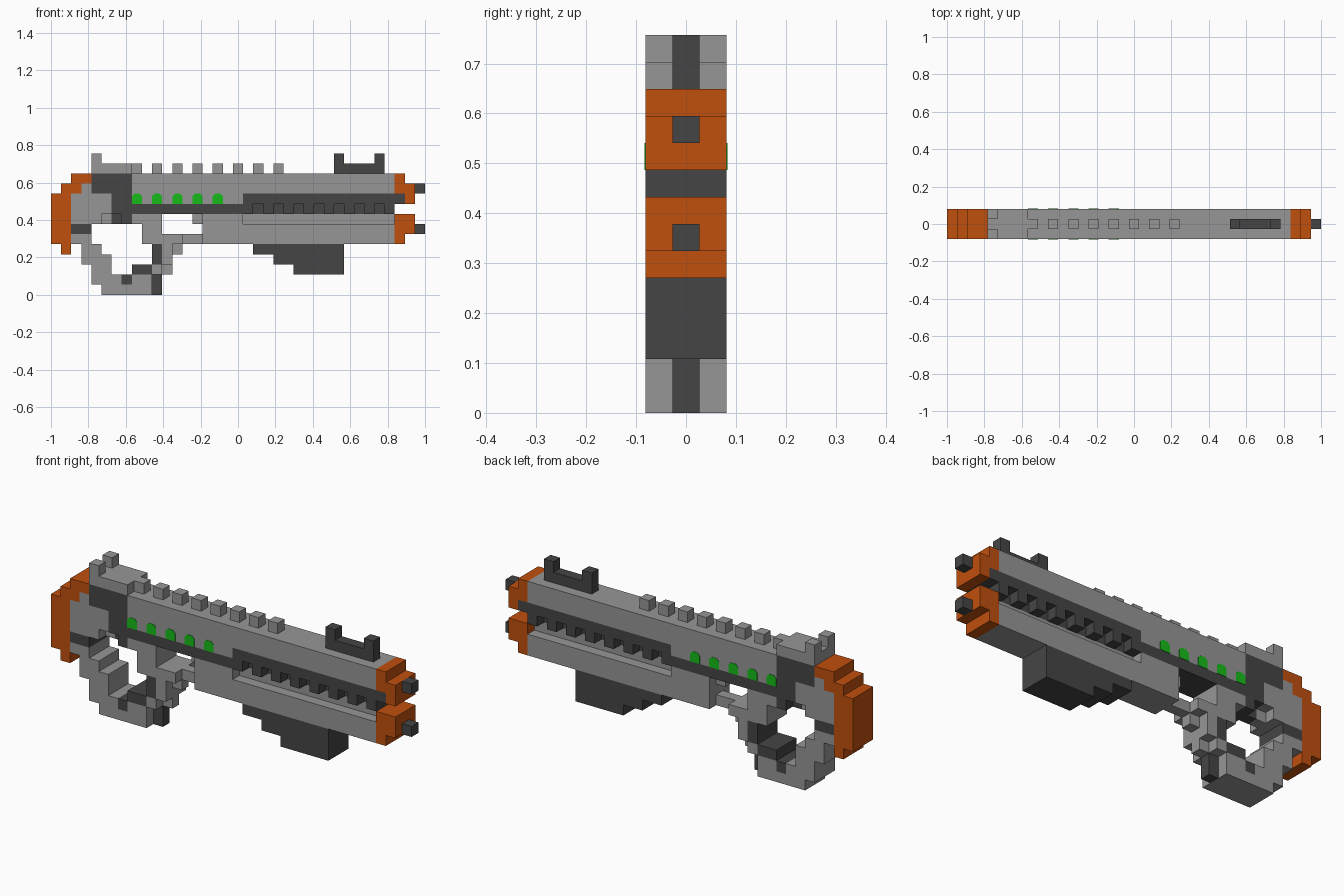
import bpy
import bmesh
from mathutils import Vector

if "Cube" in bpy.data.objects:
    bpy.data.objects.remove(bpy.data.objects["Cube"], do_unlink=True)

U = 2 / 37  # edge of one block


def material(name, rgb):
    m = bpy.data.materials.new(name)
    m.use_nodes = True
    m.diffuse_color = (*rgb, 1)
    m.node_tree.nodes["Principled BSDF"].inputs["Base Color"].default_value = (*rgb, 1)
    return m


GREY = material("grey", (0.305, 0.305, 0.305))
DARK = material("dark_grey", (0.06, 0.06, 0.06))
ORANGE = material("orange", (0.53, 0.08, 0.004))
GREEN = material("green", (0.008, 0.5, 0.01))

# Layers across the width, in blocks
FULL = [(-1.5, 1.5)]
MID = [(-0.5, 0.5)]
SIDES = [(-1.5, -0.5), (0.5, 1.5)]


def finish(name, mat, bm):
    mesh = bpy.data.meshes.new(name)
    bm.to_mesh(mesh)
    bm.free()
    mesh.materials.append(mat)
    obj = bpy.data.objects.new(name, mesh)
    bpy.context.collection.objects.link(obj)


def part(name, mat, boxes, layers=FULL):
    """Boxes are (first column, last column, first row, last row)."""
    bm = bmesh.new()
    for c0, c1, r0, r1 in boxes:
        for y0, y1 in layers:
            lo = Vector((-1 + c0 * U, y0 * U, r0 * U))
            hi = Vector((-1 + (c1 + 1) * U, y1 * U, (r1 + 1) * U))
            verts = bmesh.ops.create_cube(bm, size=1)["verts"]
            for v in verts:
                v.co = (lo + hi) / 2 + v.co * (hi - lo)
    finish(name, mat, bm)


def singles(cols, row):
    return [(c, c, row, row) for c in cols]


# Stock
part("stock_pad", ORANGE, [(0, 1, 5, 9), (1, 1, 4, 4), (1, 2, 10, 10), (2, 3, 11, 11)])
part("stock_core", GREY, [(2, 4, 7, 9), (5, 5, 8, 9), (3, 3, 10, 10)])
part("stock_band", DARK, [(2, 3, 6, 6)])
part("stock_hinge", GREY, singles([5], 7), MID)

# Receiver
part("receiver_frame", DARK, [(4, 7, 10, 11), (6, 7, 8, 9), (7, 7, 7, 7)])
part("receiver_pin", DARK, singles([6], 7), MID)
part("receiver_cover", GREY, [(4, 7, 12, 12)])
part("cover_tongue", GREY, singles([8], 12), MID)
part("rear_sight", GREY, singles([4], 13), SIDES)
part("top_rail", GREY, singles(range(10, 23, 2), 12), MID)

# Upper barrel and toothed dark stripe
part("upper_barrel", GREY, [(8, 33, 10, 11), (8, 18, 9, 9)])
part("side_stripe", DARK, [(8, 18, 8, 8), (19, 34, 9, 9)])
part("stripe_core", DARK, [(19, 33, 8, 8)], MID)
part("stripe_teeth", DARK, singles(range(19, 34, 2), 8))
part("front_sight", DARK, [(28, 32, 12, 12), (28, 28, 13, 13), (32, 32, 13, 13)], MID)

# Lower barrel and front grip
part("lower_barrel", GREY, [(15, 33, 5, 6), (15, 18, 7, 7)])
part("lower_barrel_ridge", GREY, [(19, 33, 7, 7)], MID)
part("front_grip", DARK, [(20, 28, 4, 4), (22, 28, 3, 3), (24, 28, 2, 2)])

# Muzzles
part("upper_muzzle", ORANGE, [(34, 34, 10, 11), (35, 35, 9, 10)])
part("lower_muzzle", ORANGE, [(34, 34, 5, 7), (35, 35, 6, 7)])
part("muzzle_tips", DARK, [(36, 36, 10, 10), (36, 36, 6, 6)], MID)

# Looped handle
part("handle_loop", GREY, [
    (2, 3, 5, 5), (3, 4, 4, 4), (3, 5, 3, 3), (4, 5, 2, 2),
    (4, 6, 1, 1), (8, 9, 1, 1), (5, 9, 0, 0)])
part("handle_inlay", DARK, [(7, 7, 1, 1), (8, 9, 2, 2)])
part("handle_tip", DARK, [(10, 10, 0, 1)], MID)
part("handle_front", DARK, [(10, 10, 3, 4)])

# Trigger guard
part("guard_post", GREY, [(8, 10, 7, 7), (9, 10, 5, 6), (10, 10, 2, 2),
                          (11, 12, 5, 5), (11, 11, 3, 4)])
part("guard_steps", GREY, [(12, 12, 4, 4), (11, 11, 2, 2), (13, 14, 5, 5)], MID)
part("trigger_stop", GREY, singles([14], 7), MID)

# Green lights: thin plates with clipped upper corners on both sides
bm = bmesh.new()
outline = [(0, 0), (1, 0), (1, 0.75), (0.75, 1), (0.25, 1), (0, 0.75)]
for col in range(8, 17, 2):
    for side in (-1, 1):
        verts = [bm.verts.new((-1 + (col + x) * U, side * 1.5 * U, (9 + z) * U))
                 for x, z in outline]
        face = bm.faces.new(verts)
        ring = bmesh.ops.extrude_face_region(bm, geom=[face])["geom"]
        for v in ring:
            if isinstance(v, bmesh.types.BMVert):
                v.co.y += side * 0.002
bmesh.ops.recalc_face_normals(bm, faces=bm.faces)
finish("side_lights", GREEN, bm)
